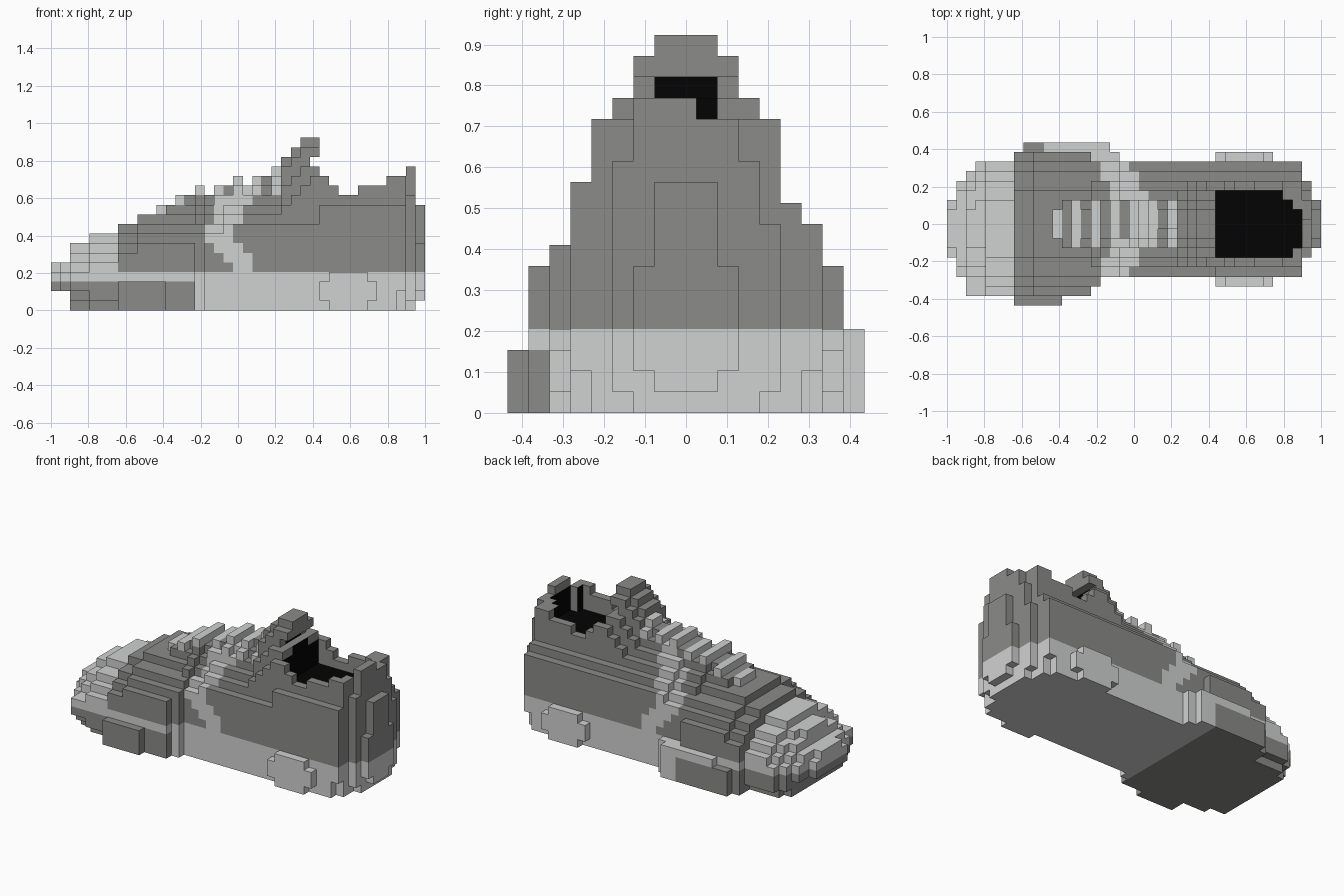
import bpy, bmesh

if "Cube" in bpy.data.objects:
    bpy.data.objects.remove(bpy.data.objects["Cube"])

S = 2 / 39                       # one block; 39 long, 17 wide, 18 high
DARK, LIGHT, BLACK = 0, 1, 2


def material(name, rgb):
    m = bpy.data.materials.new(name)
    m.diffuse_color = (*rgb, 1)
    m.use_nodes = True
    m.node_tree.nodes["Principled BSDF"].inputs["Base Color"].default_value = m.diffuse_color
    return m


mats = [material("dark_grey", (0.256, 0.262, 0.248)),
        material("light_grey", (0.63, 0.645, 0.635)),
        material("black_lining", (0.001, 0.001, 0.001))]


def runs(*pairs):
    """Expand (count, value) pairs to a list along the shoe, toe to heel."""
    return [v for n, v in pairs for _ in range(n)]


# ridge height and outline per slice along x
ridge = runs((2, 5), (2, 7), (3, 8), (2, 9), (3, 10), (2, 11), (4, 12), (4, 13), (2, 14),
             (1, 16), (1, 17), (2, 18), (1, 14), (1, 13), (2, 12), (3, 13), (2, 14), (1, 15), (1, 11))
right = runs((1, -3), (1, -5), (2, -6), (11, -7), (1, -6), (21, -5), (1, -3), (1, -2))
left = runs((1, 2), (1, 4), (1, 5), (4, 6), (8, 7), (22, 6), (1, 4), (1, 2))


def opening(x, k, z):
    """Empty foot hole inside the collar."""
    if z < 11:
        return False
    if x == 27:
        return z == 15
    return (28 <= x <= 34 and abs(k) <= 3) or (x == 35 and -3 <= k <= 2) or (x == 36 and -2 <= k <= 1)


def top(x, k):
    """Height of the upper in one column."""
    d = min(k - right[x], left[x] - k)
    if x == 38:
        return 11 if abs(k) <= 1 else 7
    if x == 37:
        return 15 if -2 <= k <= 0 else 14 if abs(k) <= 2 else 12 if abs(k) == 3 else 9
    if x >= 24:                                  # ankle, collar and tongue
        wall = {6: 9, 5: 10, 4: 14, 3: 15, 2: 17, -2: 17, -3: 15, -4: 14, -5: 11}.get(k, 18)
        if x < 28:
            if k == -5:
                wall = 9
            if abs(k) in (2, 3, 4):
                wall = min(wall, x - 5 - 2 * abs(k))
        return min(ridge[x], wall)
    if x < 15:                                   # rounded toe
        edge = 4 if x < 4 else 5 if x < 7 else 6 if x < 9 else 7
        return min(ridge[x], int(edge + 0.8 * d + 0.4))
    edge = 8 if x < 18 else 9
    return min(ridge[x], edge + d)


# light band that bends across the side, as x range for each level
band = {4: (19, 20), 5: (18, 20), 6: (17, 19), 7: (16, 18), 8: (16, 18), 9: (17, 19),
        10: (17, 19), 11: (18, 20), 12: (19, 20), 13: (19, 20)}


def upper_colour(x, z):
    a, b = band.get(z, (99, 0))
    return LIGHT if x < 7 or a <= x <= b else DARK


def sole_colour(x, z):
    return DARK if z < 3 and x < 15 else LIGHT


cells = {}
for x in range(39):
    for k in range(right[x], left[x] + 1):
        d = min(k - right[x], left[x] - k)
        # rounded underside at toe and heel
        start = 2 if x < 2 else 1 if (x < 7 and d == 0) else 0
        if x == 38:
            start = 1 if abs(k) <= 1 else 2
        if x == 36 and d == 0:
            start = 2
        if x == 37 and d == 0:
            start = 1
        for z in range(start, top(x, k)):
            if opening(x, k, z):
                continue
            if z < 4:
                cells[x, k, z] = ("sole", sole_colour(x, z))
            else:
                name = "toe_cap" if x < 7 else "tongue" if z > 14 and x < 28 else "upper"
                cells[x, k, z] = (name, upper_colour(x, z))

# flared sole edges at the forefoot and heel: row, first, last, bottom, top
for k, x0, x1, b, h in ((-8, 7, 11, 0, 3), (8, 8, 9, 0, 3), (8, 10, 16, 0, 4), (7, 15, 17, 0, 4),
                        (-6, 29, 32, 0, 4), (7, 29, 32, 0, 4), (-6, 28, 33, 1, 3), (7, 28, 33, 1, 3),
                        (-7, 2, 3, 2, 4)):
    for x in range(x0, x1 + 1):
        for z in range(b, h):
            cells[x, k, z] = ("sole", sole_colour(x, z))

# laces: one raised bar on every other slice
for x in range(11, 24, 2):
    w = 1 if x == 11 else 2
    for k in range(-w, w + 1):
        cells[x, k, top(x, k)] = ("laces", LIGHT)

# the six faces of a block: direction and corner offsets
FACES = {(1, 0, 0): ((1, 0, 0), (1, 1, 0), (1, 1, 1), (1, 0, 1)),
         (-1, 0, 0): ((0, 0, 0), (0, 0, 1), (0, 1, 1), (0, 1, 0)),
         (0, 1, 0): ((0, 1, 0), (0, 1, 1), (1, 1, 1), (1, 1, 0)),
         (0, -1, 0): ((0, 0, 0), (1, 0, 0), (1, 0, 1), (0, 0, 1)),
         (0, 0, 1): ((0, 0, 1), (1, 0, 1), (1, 1, 1), (0, 1, 1)),
         (0, 0, -1): ((0, 0, 0), (0, 1, 0), (1, 1, 0), (1, 0, 0))}


def build(part):
    """Make one object from the outer faces of its blocks."""
    bm, verts = bmesh.new(), {}
    for (x, k, z), (name, colour) in cells.items():
        if name != part:
            continue
        for n, corners in FACES.items():
            beside = (x + n[0], k + n[1], z + n[2])
            if beside in cells:
                continue
            pts = []
            for a, b, c in corners:
                key = (x + a, k + b, z + c)
                if key not in verts:
                    verts[key] = bm.verts.new(((key[0] - 19.5) * S, (key[1] - 0.5) * S, key[2] * S))
                pts.append(verts[key])
            f = bm.faces.new(pts)
            # lining: floor and end walls facing the foot hole
            floor = n[2] == 1 and z < 11
            end_wall = n[0] and (z < 14 or (abs(k) <= 1 and z < 16 and x < 28))
            f.material_index = BLACK if opening(*beside) and (floor or end_wall) else colour
    me = bpy.data.meshes.new(part)
    bm.to_mesh(me)
    bm.free()
    for m in mats:
        me.materials.append(m)
    bpy.context.collection.objects.link(bpy.data.objects.new(part, me))


for part in ("sole", "toe_cap", "upper", "tongue", "laces"):
    build(part)
